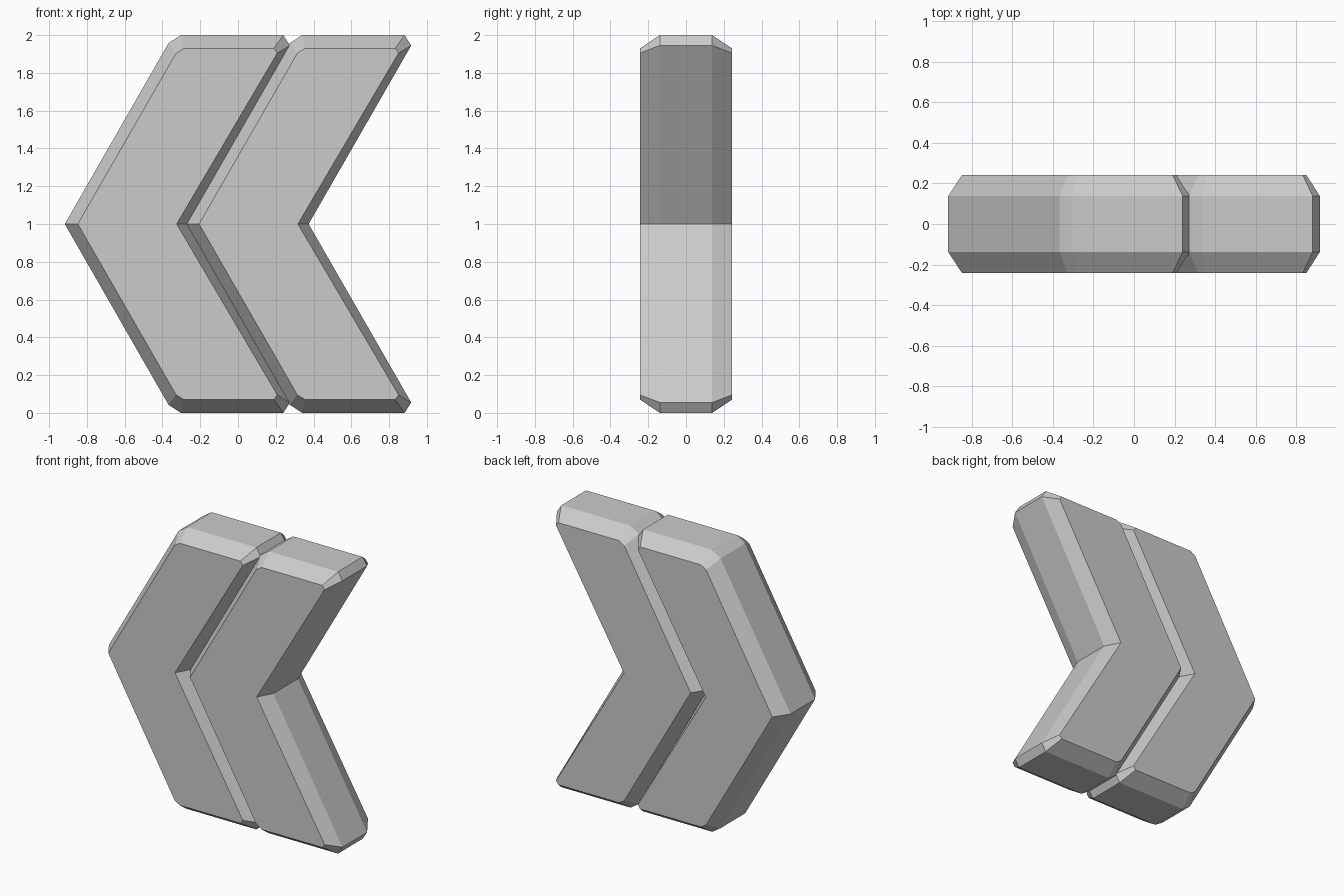
import bpy
import bmesh

cube = bpy.data.objects.get("Cube")
if cube:
    bpy.data.objects.remove(cube, do_unlink=True)

grey = bpy.data.materials.new("Plain grey")
grey.use_nodes = True
colour = (0.6, 0.6, 0.6, 1.0)
grey.diffuse_color = colour
grey.node_tree.nodes["Principled BSDF"].inputs["Base Color"].default_value = colour

# Upper half of the chevron outline, from the left tip to the inner notch
SIDE = [(-0.917, 1), (-0.368, 1.957), (-0.303, 2), (0.24, 2), (0.275, 1.945), (-0.268, 1)]
FACE = [(-0.848, 1), (-0.328, 1.904), (-0.286, 1.93), (0.19, 1.93), (0.208, 1.905), (-0.325, 1)]
SPACING = 0.642


def full_outline(half):
    """Mirror the upper half below mid height."""
    return half + [(x, 2 - z) for x, z in reversed(half[1:-1])]


def chevron(name, shift):
    """Loft face, side, side and face outlines through the depth."""
    bm = bmesh.new()
    rings = []
    for half, y in ((FACE, -0.243), (SIDE, -0.138), (SIDE, 0.138), (FACE, 0.243)):
        rings.append([bm.verts.new((x + shift, y, z)) for x, z in full_outline(half)])
    count = len(rings[0])
    for a, b in zip(rings, rings[1:]):
        for i in range(count):
            j = (i + 1) % count
            bm.faces.new((a[i], a[j], b[j], b[i]))
    bm.faces.new(rings[0])
    bm.faces.new(rings[-1])
    bmesh.ops.recalc_face_normals(bm, faces=bm.faces[:])
    mesh = bpy.data.meshes.new(name)
    bm.to_mesh(mesh)
    bm.free()
    mesh.materials.append(grey)
    obj = bpy.data.objects.new(name, mesh)
    bpy.context.collection.objects.link(obj)


# Two touching arrow bars
chevron("right_chevron", 0)
chevron("left_chevron", SPACING)
